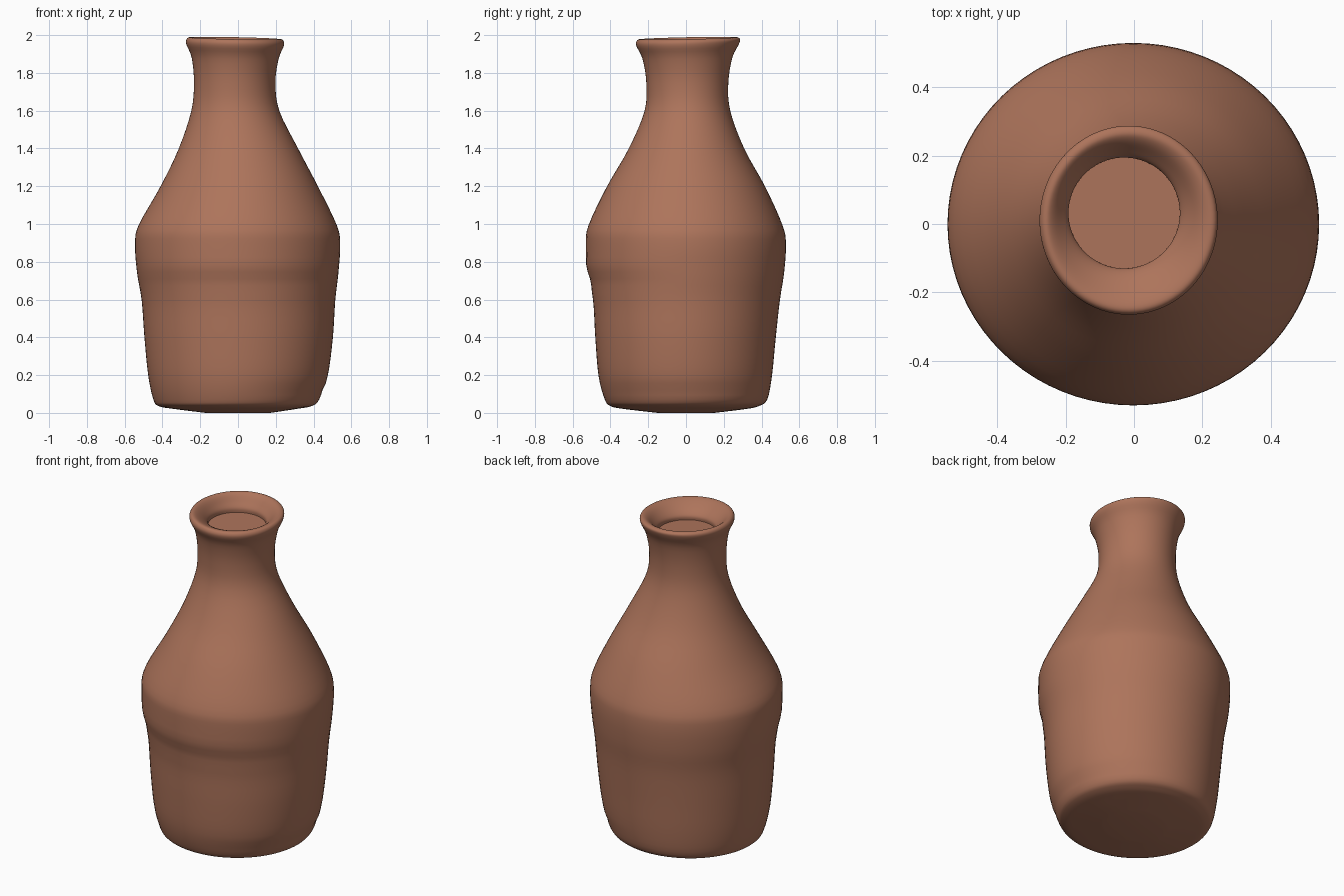
import bpy, bmesh, math

if "Cube" in bpy.data.objects:
    bpy.data.objects.remove(bpy.data.objects["Cube"])

SIDES, STEPS = 80, 4
# outer profile: z, x left, x right, y front, y back
OUTER = [
    (0.004, -0.17, 0.17, -0.15, 0.15),
    (0.025, -0.34, 0.31, -0.33, 0.32),
    (0.04, -0.42, 0.39, -0.40, 0.385),
    (0.075, -0.448, 0.43, -0.43, 0.43),
    (0.2, -0.475, 0.475, -0.463, 0.455),
    (0.4, -0.495, 0.502, -0.48, 0.475),
    (0.6, -0.51, 0.515, -0.492, 0.497),
    (0.75, -0.535, 0.532, -0.52, 0.52),
    (0.9, -0.545, 0.541, -0.53, 0.529),
    (1.0, -0.525, 0.522, -0.515, 0.51),
    (1.2, -0.412, 0.425, -0.42, 0.42),
    (1.4, -0.315, 0.32, -0.305, 0.31),
    (1.6, -0.248, 0.22, -0.22, 0.235),
    (1.75, -0.233, 0.198, -0.21, 0.224),
    (1.88, -0.245, 0.215, -0.23, 0.245),
    (1.95, -0.274, 0.242, -0.262, 0.28),
]
# rolled lip, then the funnel down to the throat
INNER = [
    (1.977, -0.272, 0.242, -0.262, 0.286),
    (1.987, -0.255, 0.225, -0.245, 0.265),
    (1.975, -0.235, 0.195, -0.21, 0.243),
    (1.945, -0.212, 0.16, -0.16, 0.218),
    (1.915, -0.193, 0.136, -0.132, 0.196),
    (1.89, -0.192, 0.135, -0.131, 0.195),
]
ROWS = OUTER + INNER


def spline(a, b, c, d, t):
    return 0.5 * (2 * b + (c - a) * t + (2 * a - 5 * b + 4 * c - d) * t * t
                  + (3 * b - a - 3 * c + d) * t ** 3)


def smooth_rows(rows):
    out = []
    for i in range(len(rows) - 1):
        p = [rows[max(i - 1, 0)], rows[i], rows[i + 1], rows[min(i + 2, len(rows) - 1)]]
        for s in range(STEPS):
            out.append([spline(*v, s / STEPS) for v in zip(*p)])
    return out + [rows[-1]]


def ring(bm, row):
    z, xl, xr, yf, yb = row
    verts = []
    for i in range(SIDES):
        a = 2 * math.pi * i / SIDES
        c, s = math.cos(a), math.sin(a)
        x = (xl + xr) / 2 + (xr - xl) / 2 * c
        y = (yf + yb) / 2 + (yb - yf) / 2 * s
        # hand-made grooves around the front and a pressed line near the foot
        front = max(0, -s)
        dent = 0.007 * front * (math.exp(-((z - 0.70) / 0.035) ** 2)
                                - 0.6 * math.exp(-((z - 0.79) / 0.04) ** 2))
        dent += 0.006 * max(0, c) * math.exp(-((z - 0.12) / 0.02) ** 2)
        # mouth leans down toward the front right
        tilt = 0.022 * (y - x) * max(0, min(1, (z - 1.8) / 0.15))
        verts.append(bm.verts.new((x - dent * c, y - dent * s, z + tilt)))
    return verts


clay = bpy.data.materials.new("terracotta clay")
clay.diffuse_color = (0.42, 0.175, 0.105, 1)
clay.use_nodes = True
clay.node_tree.nodes["Principled BSDF"].inputs["Base Color"].default_value = clay.diffuse_color

# bottle body, closed under the foot and inside the throat
bm = bmesh.new()
rings = [ring(bm, r) for r in smooth_rows(ROWS)]
for a, b in zip(rings, rings[1:]):
    for i in range(SIDES):
        j = (i + 1) % SIDES
        bm.faces.new((a[i], a[j], b[j], b[i]))
bm.faces.new(rings[0][::-1])
bm.faces.new(rings[-1])
low = min(v.co.z for v in bm.verts)
for v in bm.verts:
    v.co.z -= low
me = bpy.data.meshes.new("clay_bottle")
bm.to_mesh(me)
bm.free()
me.materials.append(clay)
bottle = bpy.data.objects.new("clay_bottle", me)
bpy.context.collection.objects.link(bottle)
bpy.context.view_layer.objects.active = bottle
bottle.select_set(True)
bpy.ops.object.shade_smooth_by_angle(angle=math.radians(50))
